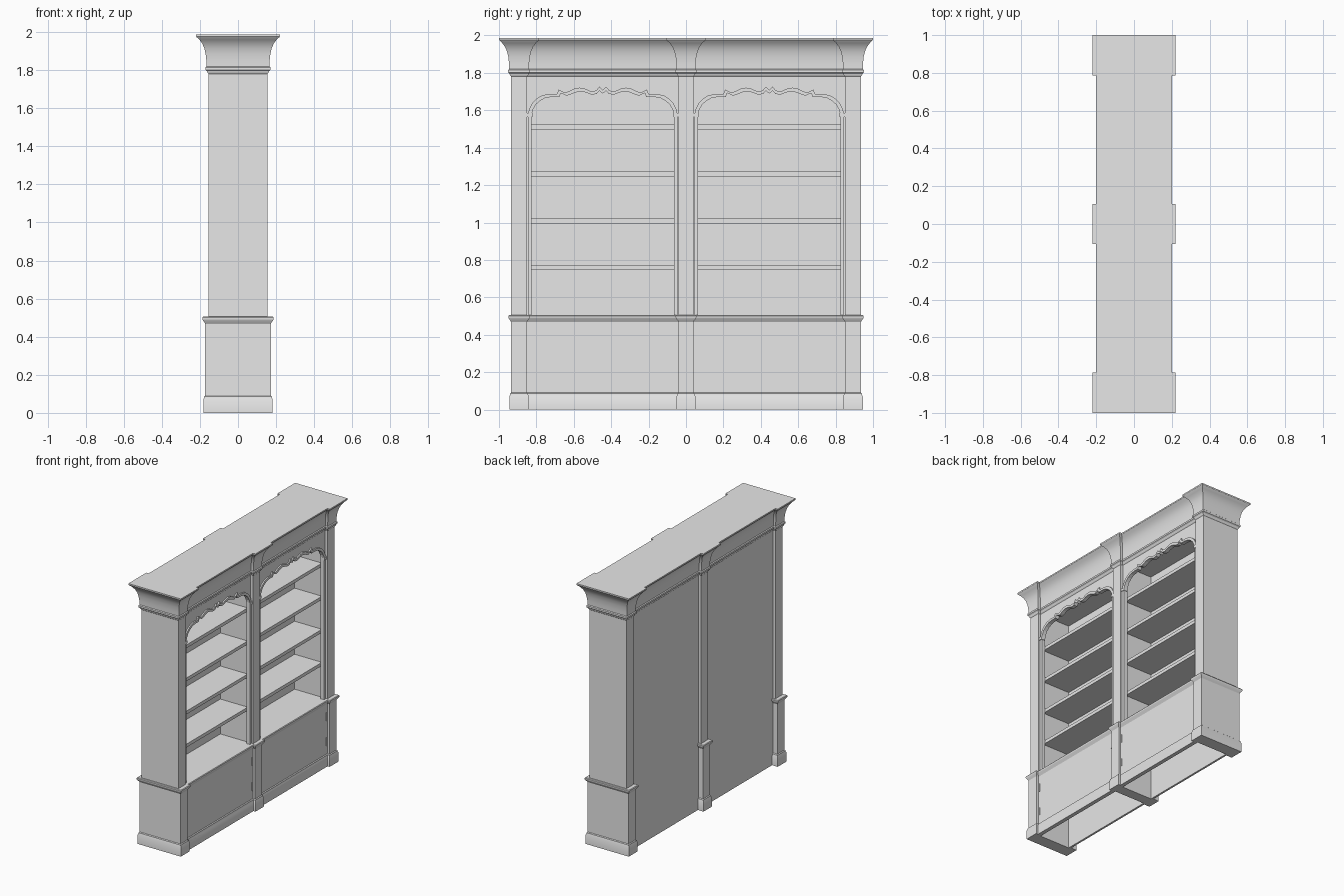
import bpy, bmesh, math

cube = bpy.data.objects.get("Cube")
if cube:
    bpy.data.objects.remove(cube, do_unlink=True)

grey = bpy.data.materials.new("plain_grey")
grey.use_nodes = True
grey.diffuse_color = (0.8, 0.8, 0.8, 1)
grey.node_tree.nodes["Principled BSDF"].inputs["Base Color"].default_value = (0.8, 0.8, 0.8, 1)

# Shared plan sizes
END_OUT, END_IN, MID = 0.935, 0.85, 0.04
BACK, FRONT = -0.135, 0.135
BAY, HALF = 0.445, 0.405
DECK, CEILING, SPRING = 0.505, 1.78, 1.575


def finish(name, bm, smooth=False):
    bmesh.ops.recalc_face_normals(bm, faces=bm.faces)
    mesh = bpy.data.meshes.new(name)
    bm.to_mesh(mesh)
    bm.free()
    obj = bpy.data.objects.new(name, mesh)
    bpy.context.collection.objects.link(obj)
    mesh.materials.append(grey)
    if smooth:
        bpy.ops.object.select_all(action="DESELECT")
        bpy.context.view_layer.objects.active = obj
        obj.select_set(True)
        bpy.ops.object.shade_smooth_by_angle(angle=math.radians(30))
    return obj


def box(name, x, y, z):
    bm = bmesh.new()
    bmesh.ops.create_cube(bm, size=1)
    for v in bm.verts:
        v.co = [lo + (hi - lo) * (c + 0.5) for c, (lo, hi) in zip(v.co, (x, y, z))]
    return finish(name, bm)


def prism(name, outline, x0, x1):
    """Extrude a (y, z) outline from x0 to x1."""
    bm = bmesh.new()
    face = bm.faces.new([bm.verts.new((x0, y, z)) for y, z in outline])
    extruded = bmesh.ops.extrude_face_region(bm, geom=[face])["geom"]
    for v in extruded:
        if isinstance(v, bmesh.types.BMVert):
            v.co.x = x1
    return finish(name, bm)


def plan(d, column, front, back):
    """Footprint with three projecting columns, grown by d."""
    ys = [(-END_OUT - d, -END_IN + d), (-MID - d, MID + d), (END_IN - d, END_OUT + d)]
    side = []
    for i, (a, b) in enumerate(ys):
        side += [(i > 0, a, False), (True, a, True), (True, b, True), (i < 2, b, False)]
    side = [(y, out) for keep, y, out in side if keep]
    right = [(column + d if out else front, y) for y, out in side]
    left = [(-column - d if out else back, y) for y, out in reversed(side)]
    return right + left


def moulding(name, profile, column, front, back, grow_back, caps=True):
    """Loft the footprint along a (projection, height) profile."""
    bm = bmesh.new()
    rings = []
    for d, z in profile:
        points = plan(d, column, front + d, back - d * grow_back)
        rings.append([bm.verts.new((x, y, z)) for x, y in points])
    for low, high in zip(rings, rings[1:]):
        n = len(low)
        for i in range(n):
            j = (i + 1) % n
            bm.faces.new((low[i], low[j], high[j], high[i]))
    if caps:
        bm.faces.new(rings[0])
        bm.faces.new(rings[-1])
    return finish(name, bm, smooth=True)


# Columns: wider pedestal below, slimmer shaft above
for label, y in (("right", (-END_OUT, -END_IN)), ("middle", (-MID, MID)), ("left", (END_IN, END_OUT))):
    box(label + "_pedestal", (-0.172, 0.172), y, (0, 0.48))
    box(label + "_shaft", (-0.155, 0.155), y, (0.49, 1.79))

# Base, waist and crown mouldings
moulding("base_moulding", [(0, 0), (0.01, 0), (0.01, 0.07), (0.006, 0.078), (0.006, 0.085), (0, 0.09)],
         0.172, 0.155, BACK, 0, caps=False)
moulding("waist_moulding", [(0, 0.468), (0.004, 0.475), (0.013, 0.487), (0.015, 0.492), (0.015, 0.5), (0.011, DECK)],
         0.172, 0.155, BACK, 0)
moulding("crown_moulding", [(0, CEILING), (0.006, 1.787), (0.008, 1.795), (0.016, 1.802), (0.016, 1.815),
                            (0.01, 1.82), (0.011, 1.85), (0.015, 1.885), (0.022, 1.915), (0.033, 1.94),
                            (0.048, 1.96), (0.063, 1.974), (0.065, 1.977), (0.065, 1.987)],
         0.155, FRONT, BACK, 1)

# Half of the scalloped arch, from the foot of the jamb to the crown's centre
half_arch = [(0.4, DECK), (0.4, SPRING), (0.394, 1.605), (0.378, 1.638), (0.355, 1.662), (0.325, 1.68),
             (0.285, 1.688), (0.245, 1.687), (0.236, 1.711), (0.205, 1.695), (0.185, 1.7),
             (0.155, 1.715), (0.125, 1.721), (0.095, 1.715), (0.065, 1.702), (0.035, 1.705),
             (0.019, 1.726)]
outer = half_arch + [(0, 1.708)] + [(-s, z) for s, z in reversed(half_arch)]
inner = [(s * 0.95, z if z <= SPRING else SPRING + (z - SPRING) * 0.86) for s, z in outer]

for label, centre in (("right", -BAY), ("left", BAY)):
    span = (centre - HALF, centre + HALF)

    def placed(points):
        return [(centre + s, z) for s, z in points]

    # Back, door panel and its skirting
    box(label + "_back_panel", (BACK, BACK + 0.015), span, (0, 1.79))
    box(label + "_door_panel", (0.14, 0.155), span, (0, 0.48))
    box(label + "_skirting", (0.135, 0.165), span, (0, 0.07))

    # Face frame with the scalloped opening and its raised trim
    frame = [(HALF, DECK - 0.01), (HALF, 1.79), (-HALF, 1.79), (-HALF, DECK - 0.01)]
    prism(label + "_face_frame", placed(frame + list(reversed(inner))), 0.115, FRONT)
    prism(label + "_arch_trim", placed(outer + list(reversed(inner))), 0.125, 0.145)

    # Shelves
    for i in range(4):
        z = 0.745 + 0.251 * i
        box(f"{label}_shelf_{i + 1}", (BACK + 0.01, 0.11), span, (z, z + 0.025))

    # Small imposts and door hinges at both sides
    for s in (-1, 1):
        y = centre + s * 0.391
        box(label + "_impost", (0.12, 0.15), (y - 0.014, y + 0.014), (1.565, 1.585))
        for z in (0.155, 0.345):
            box(label + "_hinge", (0.15, 0.16), (y - 0.003, y + 0.003), (z, z + 0.06))
